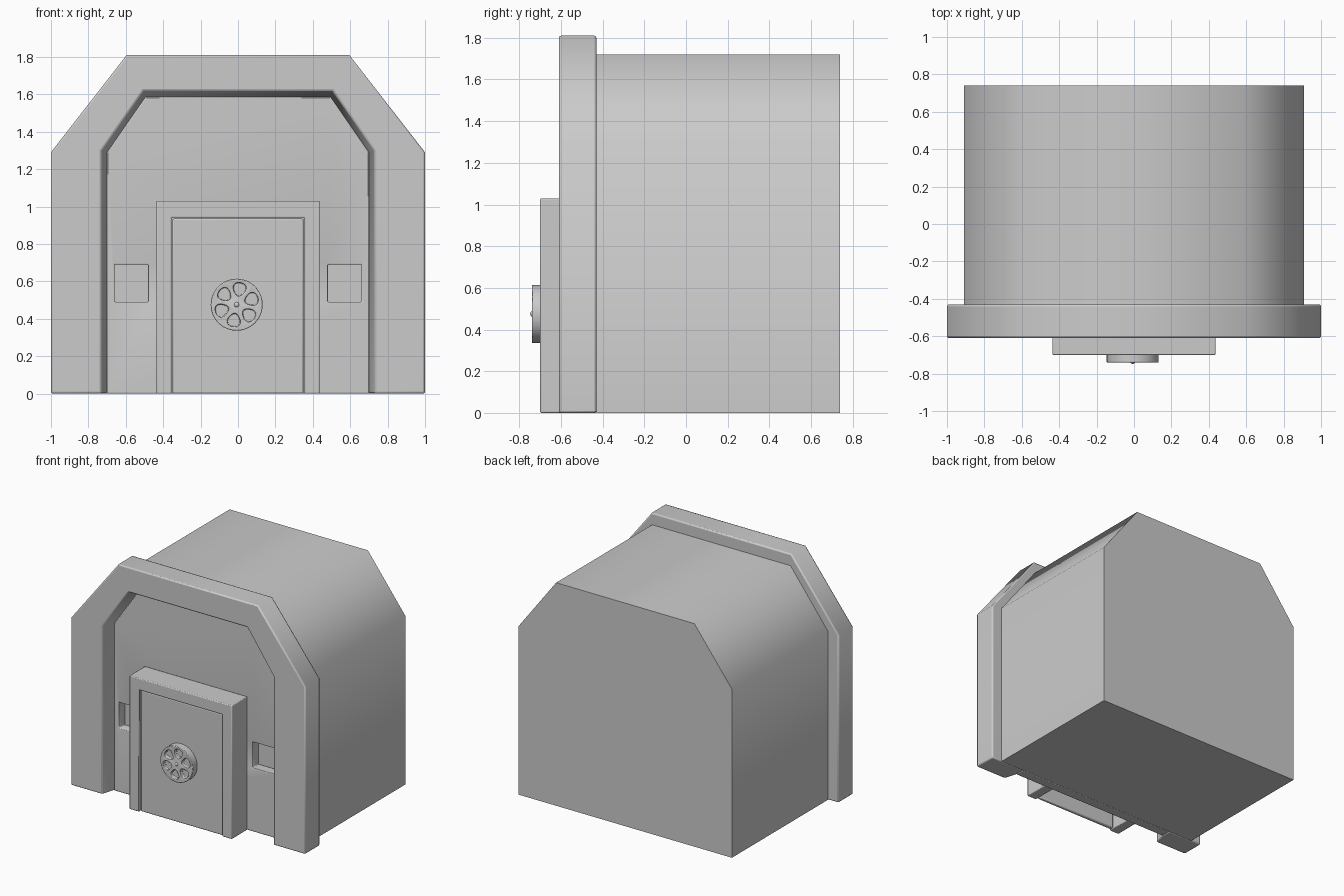
import bpy, bmesh
from math import radians, sin, cos, pi

if "Cube" in bpy.data.objects:
    bpy.data.objects.remove(bpy.data.objects["Cube"])


def arch(w, zs, xt, zt):
    """Open arch outline: width, shoulder height, half width of the top, top height."""
    return [(-w, 0), (-w, zs), (-xt, zt), (xt, zt), (w, zs), (w, 0)]


def finish(name, bm, bevel=0.0):
    bmesh.ops.recalc_face_normals(bm, faces=bm.faces)
    me = bpy.data.meshes.new(name)
    bm.to_mesh(me)
    bm.free()
    ob = bpy.data.objects.new(name, me)
    bpy.context.collection.objects.link(ob)
    bpy.ops.object.select_all(action='DESELECT')
    ob.select_set(True)
    bpy.context.view_layer.objects.active = ob
    bpy.ops.object.shade_smooth_by_angle(angle=radians(58))
    if bevel:
        add_bevel(ob, bevel)
    return ob


def add_bevel(ob, width, angle=58):
    m = ob.modifiers.new("bevel", 'BEVEL')
    m.width, m.segments = width, 2
    m.limit_method, m.angle_limit = 'ANGLE', radians(angle)


def prism(name, outline, y0, y1, bevel=0.0):
    """Closed xz outline extruded along y."""
    bm = bmesh.new()
    a = [bm.verts.new((x, y0, z)) for x, z in outline]
    b = [bm.verts.new((x, y1, z)) for x, z in outline]
    bm.faces.new(a)
    bm.faces.new(b)
    for i in range(len(a)):
        j = (i + 1) % len(a)
        bm.faces.new((a[i], a[j], b[j], b[i]))
    return finish(name, bm, bevel)


def sweep(name, rings, bevel):
    """Open outlines at given y joined into a closed section, with end caps."""
    bm = bmesh.new()
    loops = [[bm.verts.new((x, y, z)) for x, z in o] for o, y in rings]
    for k in range(len(loops)):
        p, q = loops[k - 1], loops[k]
        for i in range(len(p) - 1):
            bm.faces.new((p[i], p[i + 1], q[i + 1], q[i]))
    for end in (0, -1):
        bm.faces.new([lp[end] for lp in loops])
    return finish(name, bm, bevel)


def rect(x0, x1, z0, z1):
    return [(x0, z0), (x0, z1), (x1, z1), (x1, z0)]


def cut(ob, cutter):
    cutter.hide_render = True
    cutter.hide_set(True)
    cutter.display_type = 'WIRE'
    m = ob.modifiers.new("cut", 'BOOLEAN')
    m.operation, m.object, m.solver = 'DIFFERENCE', cutter, 'EXACT'


# Main hall behind the facade
prism("main_body", arch(0.91, 1.3, 0.59, 1.72), -0.43, 0.74)

# Heavy arched frame with sloping inner reveal
outer = arch(1.0, 1.29, 0.595, 1.81)
lip = arch(0.73, 1.3, 0.505, 1.62)
reveal = arch(0.7, 1.29, 0.495, 1.585)
sweep("arch_frame", [(outer, -0.43), (outer, -0.61), (lip, -0.61),
                     (reveal, -0.51), (reveal, -0.43)], 0.01)

# Recessed wall with a square niche on each side
wall = prism("recessed_wall", reveal, -0.51, -0.43)
for s in (-1, 1):
    xs = sorted((s * 0.48, s * 0.66))
    cut(wall, prism("niche_cutter", rect(*xs, 0.49, 0.69), -0.6, -0.4))
add_bevel(wall, 0.006)

# Door surround and door
door_out = rect(-0.437, 0.437, 0, 1.03)
door_in = rect(-0.355, 0.355, 0, 0.94)
sweep("door_surround", [(door_out, -0.51), (door_out, -0.70),
                        (door_in, -0.70), (door_in, -0.51)], 0.006)
prism("door", rect(-0.35, 0.35, 0, 0.935), -0.685, -0.655, 0.008)

# Round hand wheel with six petal recesses
cx, cz, n = -0.007, 0.475, 48
wheel = prism("hand_wheel", [(cx + 0.139 * cos(2 * pi * i / n), cz + 0.139 * sin(2 * pi * i / n))
                             for i in range(n)], -0.74, -0.67)
for k in range(6):
    a = radians(80 + 60 * k)
    petal = []
    for i in range(20):
        t = 2 * pi * i / 20
        r = 0.083 + 0.036 * cos(t)
        w = (0.033 + 0.011 * cos(t)) * sin(t)
        petal.append((cx + r * cos(a) - w * sin(a), cz + r * sin(a) + w * cos(a)))
    cut(wheel, prism("petal_cutter", petal, -0.78, -0.712))
add_bevel(wheel, 0.004)

# Small hub at the wheel centre
bpy.ops.mesh.primitive_uv_sphere_add(segments=16, ring_count=8, radius=0.016,
                                     location=(cx, -0.732, cz))
bpy.context.object.name = "wheel_hub"
bpy.ops.object.shade_smooth()
